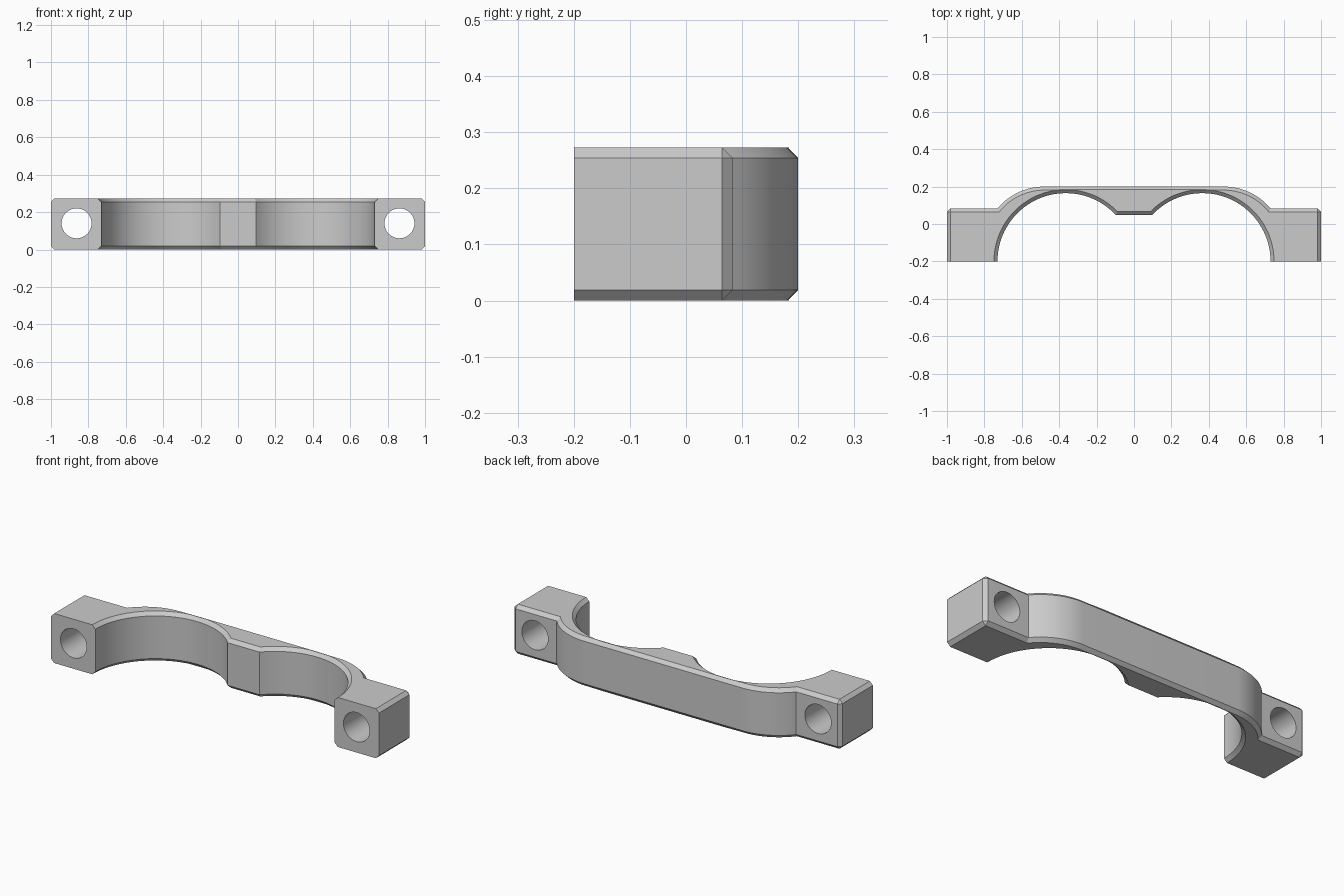
import bpy, bmesh
from math import sin, cos, asin, pi, radians
from mathutils import Matrix

old = bpy.data.objects.get("Cube")
if old:
    bpy.data.objects.remove(old, do_unlink=True)

H, C, FRONT = 0.273, 0.019, -0.2      # height, chamfer, clamping plane
BORE_X, BORE_R = 0.365, 0.365
SEG = 32

grey = bpy.data.materials.new("plain grey")
grey.use_nodes = True
colour = (0.6, 0.6, 0.6, 1)
grey.diffuse_color = colour
grey.node_tree.nodes["Principled BSDF"].inputs["Base Color"].default_value = colour


def arc(cx, cy, r, a0, a1, n):
    return [(cx + r * cos(a0 + (a1 - a0) * i / n), cy + r * sin(a0 + (a1 - a0) * i / n))
            for i in range(n + 1)]


def outline(d):
    """Closed plan outline, moved inward by d."""
    # bore wall, from the clamping plane to the centre rib
    r = BORE_R + d
    pts = arc(BORE_X, FRONT, r, 0, pi - asin((0.048 + d - FRONT) / r), SEG)[::-1]
    # lug end with its vertical corner chamfer
    lug = 0.083
    pts += [(1 - d, FRONT), (1 - d, lug - C), (1 - C, lug - d)]
    # rounded shoulder up to the flat back
    R = 0.326
    cy = 0.2 - R
    a = asin((lug - d - cy) / (R - d))
    pts += arc(0.48, cy, R - d, a, pi / 2, 16)
    # mirrored half
    return pts + [(-x, y) for x, y in reversed(pts)]


def add_object(name, bm):
    mesh = bpy.data.meshes.new(name)
    bm.to_mesh(mesh)
    bm.free()
    mesh.materials.append(grey)
    obj = bpy.data.objects.new(name, mesh)
    bpy.context.collection.objects.link(obj)
    return obj


# Clamp body: chamfered loft of the outline
bm = bmesh.new()
loops = [[bm.verts.new((x, y, z)) for x, y in outline(d)]
         for z, d in ((0, C), (C, 0), (H - C, 0), (H, C))]
n = len(loops[0])
for low, high in zip(loops, loops[1:]):
    for i in range(n):
        j = (i + 1) % n
        bm.faces.new((low[i], low[j], high[j], high[i]))
bm.faces.new(loops[0][::-1])
bm.faces.new(loops[-1])
bmesh.ops.remove_doubles(bm, verts=bm.verts, dist=1e-5)
bmesh.ops.recalc_face_normals(bm, faces=bm.faces)
body = add_object("clamp_body", bm)

# Bolt holes through both lugs
bm = bmesh.new()
for side in (-1, 1):
    place = Matrix.Translation((side * 0.863, 0, 0.14)) @ Matrix.Rotation(pi / 2, 4, 'X')
    bmesh.ops.create_cone(bm, cap_ends=True, segments=48, radius1=0.08, radius2=0.08,
                          depth=1, matrix=place)
cutter = add_object("bolt_hole_cutter", bm)
cutter.hide_render = True

mod = body.modifiers.new("bolt_holes", 'BOOLEAN')
mod.operation = 'DIFFERENCE'
mod.solver = 'EXACT'
mod.object = cutter
bpy.ops.object.select_all(action='DESELECT')
bpy.context.view_layer.objects.active = body
body.select_set(True)
bpy.ops.object.modifier_apply(modifier=mod.name)
bpy.data.objects.remove(cutter, do_unlink=True)
bpy.ops.object.shade_smooth_by_angle(angle=radians(20))
